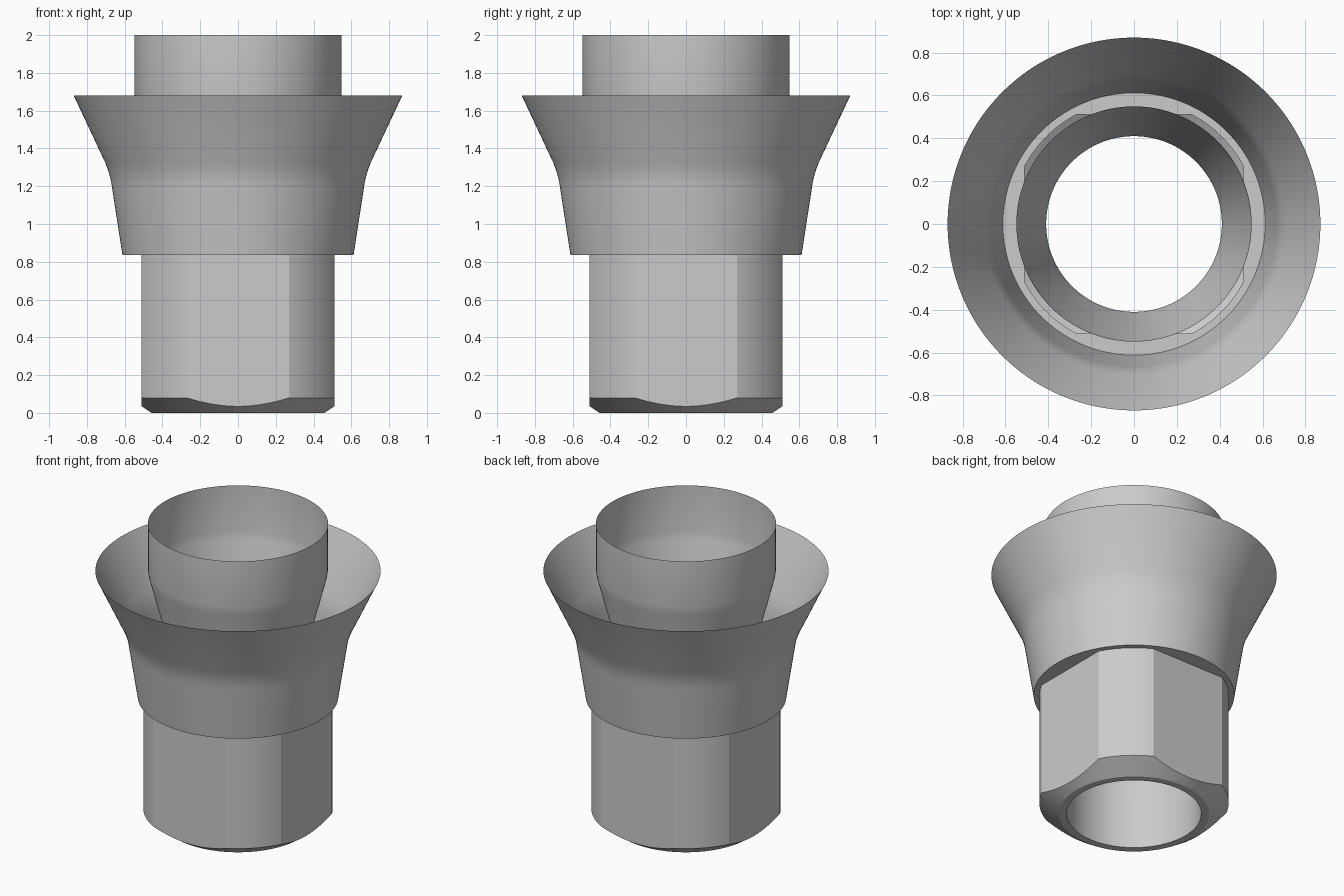
import bpy, bmesh, math

cube = bpy.data.objects.get("Cube")
if cube:
    bpy.data.objects.remove(cube, do_unlink=True)

SEGMENTS = 180
GREY = (0.6, 0.6, 0.6, 1.0)
metal = bpy.data.materials.new("grey metal")
metal.use_nodes = True
metal.diffuse_color = GREY
metal.node_tree.nodes["Principled BSDF"].inputs["Base Color"].default_value = GREY

HALF = 0.51                                       # half width across the flats
CORNER = HALF / math.cos(math.radians(28))        # radius of the rounded corners
FOOT, SLOPE, BORE, LEDGE = 0.458, 0.67, 0.41, 0.837


def square_radius(a):
    """Radius of a square with its corners turned round."""
    return min(CORNER, HALF / max(abs(math.cos(a)), abs(math.sin(a))))


def circle(r, z):
    return lambda a: (r, z)


def lathe(name, rings):
    """Skin a stack of rings, each a function from angle to (radius, height)."""
    bm = bmesh.new()
    angles = [2 * math.pi * i / SEGMENTS for i in range(SEGMENTS)]
    loops = []
    for ring in rings:
        loop = []
        for a in angles:
            r, z = ring(a)
            loop.append(bm.verts.new((r * math.cos(a), r * math.sin(a), z)))
        loops.append(loop)
    for top, low in zip(loops, loops[1:]):
        for i in range(SEGMENTS):
            j = (i + 1) % SEGMENTS
            bm.faces.new((top[i], low[i], low[j], top[j]))
    mesh = bpy.data.meshes.new(name)
    bm.to_mesh(mesh)
    bm.free()
    mesh.materials.append(metal)
    obj = bpy.data.objects.new(name, mesh)
    bpy.context.collection.objects.link(obj)
    bpy.ops.object.select_all(action="DESELECT")
    obj.select_set(True)
    bpy.context.view_layer.objects.active = obj
    bpy.ops.object.shade_smooth_by_angle(angle=math.radians(20))
    return obj


# Thin flared sleeve with the ledge that joins it to the body
flare = [(0.87, 1.68), (0.703, 1.325), (0.69, 1.29), (0.679, 1.255),
         (0.671, 1.22), (0.665, 1.18), (0.612, LEDGE)]
lathe("flared_sleeve", [circle(r, z) for r, z in flare]
      + [lambda a: (square_radius(a), LEDGE)])

# Hollow four-flat body with a conical chamfer and flat foot
lathe("square_body", [
    lambda a: (square_radius(a), LEDGE),
    lambda a: (square_radius(a), (square_radius(a) - FOOT) * SLOPE),
    circle(FOOT, 0),
    circle(BORE, 0),
])

# Bore that widens into the upper collar
bore = [(BORE, 0), (BORE, 1.12), (0.42, 1.18), (0.54, 1.64), (0.549, 1.69), (0.549, 2)]
lathe("bore_and_collar", [circle(r, z) for r, z in bore])
